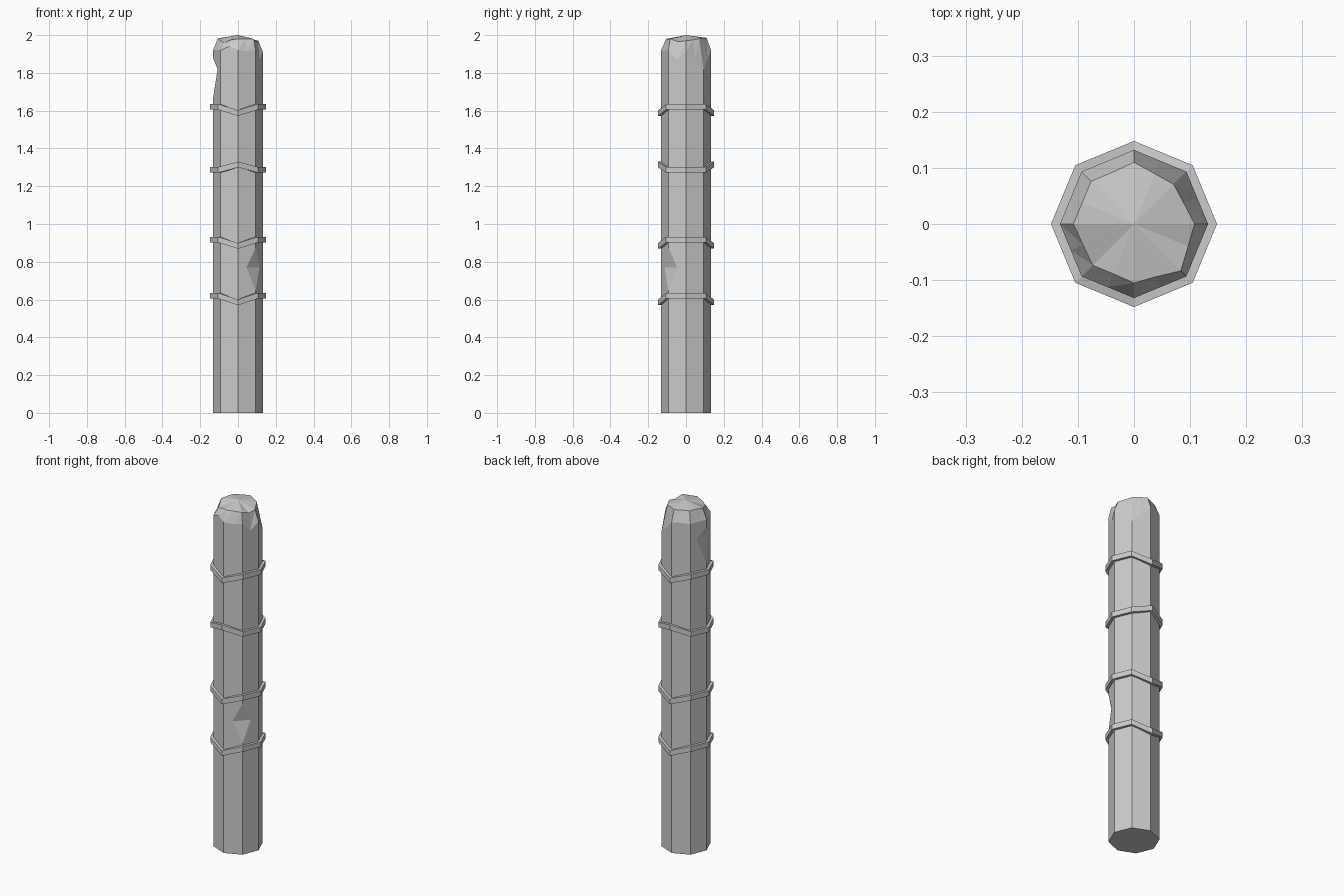
import bpy, bmesh
from math import cos, sin, pi, radians
from mathutils import Matrix

if "Cube" in bpy.data.objects:
    bpy.data.objects.remove(bpy.data.objects["Cube"])

R = 0.132


def make(name, verts, faces):
    me = bpy.data.meshes.new(name)
    me.from_pydata(verts, [], faces)
    bm = bmesh.new()
    bm.from_mesh(me)
    bmesh.ops.recalc_face_normals(bm, faces=bm.faces)
    bm.to_mesh(me)
    bm.free()
    ob = bpy.data.objects.new(name, me)
    bpy.context.collection.objects.link(ob)
    return ob


def octagon(i, r, z):
    # 16 points round an octagon: even = corners, odd = side middles
    a = i * pi / 8
    r *= cos(pi / 8) if i % 2 else 1
    return (r * cos(a), r * sin(a), z)


# Post: octagonal shaft with an uneven, hewn top
rim = [1.91, 1.865, 1.82, 1.87, 1.92, 1.92, 1.92, 1.92,
       1.92, 1.92, 1.92, 1.94, 1.92, 1.915, 1.92, 1.87]
crest = [(.108, 1.97), (.104, 1.975), (.10, 1.98), (.105, 1.985),
         (.11, 1.985), (.108, 1.985), (.108, 1.985), (.108, 1.985),
         (.108, 1.98), (.106, 1.97), (.104, 1.96), (.104, 1.975),
         (.105, 1.98), (.11, 1.98), (.118, 1.98), (.113, 1.965)]
verts = [octagon(i, R, 0) for i in range(16)]
verts += [octagon(i, R, rim[i]) for i in range(16)]
verts += [octagon(i, *crest[i]) for i in range(16)]
verts.append((0, 0, 2))
faces = [tuple(range(16))]
for i in range(16):
    j = (i + 1) % 16
    faces.append((i, j, 16 + j, 16 + i))
    faces += [(16 + i, 16 + j, 32 + j), (16 + i, 32 + j, 32 + i)]
    faces.append((32 + i, 32 + j, 48))
post = make("post", verts, faces)


# Chips: wedges cut out of the shaft corners
def chip(name, angle, low, mid, high, depth):
    prof = [(R + .001, low), (R - depth, mid), (R + .001, high), (R + .1, mid)]
    v = [(x, y, z) for y in (-.12, .12) for x, z in prof]
    f = [(0, 1, 2, 3), (7, 6, 5, 4)]
    f += [(k, (k + 1) % 4, 4 + (k + 1) % 4, 4 + k) for k in range(4)]
    cutter = make(name, v, f)
    cutter.data.transform(Matrix.Rotation(radians(angle), 4, 'Z'))
    cutter.hide_render = True
    cutter.hide_viewport = True
    mod = post.modifiers.new(name, 'BOOLEAN')
    mod.operation = 'DIFFERENCE'
    mod.solver = 'EXACT'
    mod.object = cutter


chip("side_chip_cutter", 180, 1.66, 1.82, 1.88, .024)
chip("corner_chip_cutter", -45, .64, .77, .88, .02)


# Bands: thin octagonal hoops bent at the front and back corners
def band(name, z, bend):
    v = []
    for r, dz in ((.148, -.015), (.148, .015), (.122, .015), (.122, -.015)):
        for i in range(8):
            v.append(octagon(2 * i, r, z + dz + (bend if i in (2, 6) else 0)))
    f = []
    for k in range(4):
        n = (k + 1) % 4
        for i in range(8):
            j = (i + 1) % 8
            f.append((k * 8 + i, k * 8 + j, n * 8 + j, n * 8 + i))
    make(name, v, f)


for n, (z, bend) in enumerate([(.62, -.035), (.917, -.033),
                               (1.287, .028), (1.62, -.033)]):
    band(f"band_{n + 1}", z, bend)
